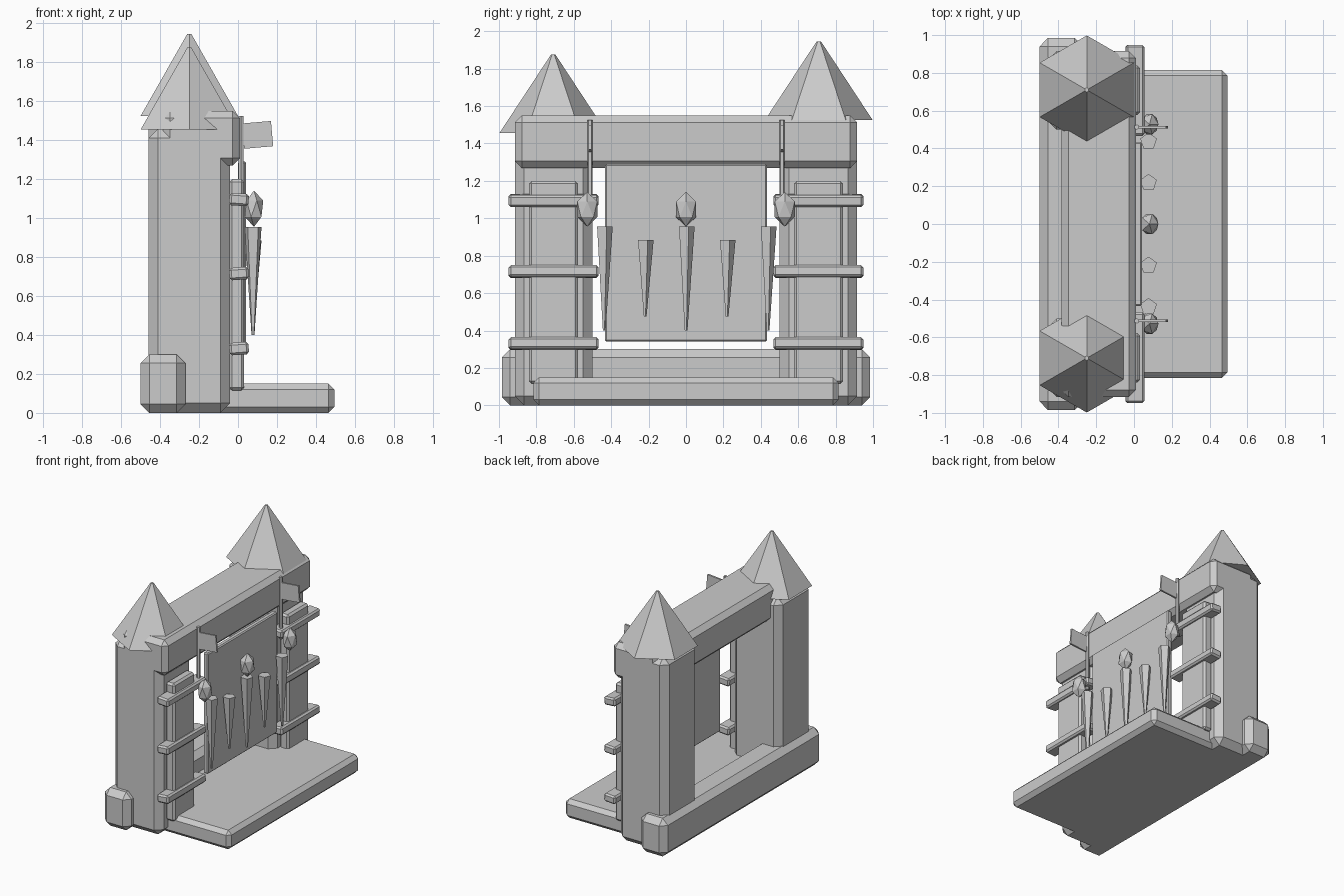
import bpy
import bmesh
from math import radians
from mathutils import Matrix

cube = bpy.data.objects.get("Cube")
if cube:
    bpy.data.objects.remove(cube, do_unlink=True)

GREY = (0.6, 0.6, 0.6, 1.0)
stone = bpy.data.materials.new("light_grey")
stone.use_nodes = True
stone.diffuse_color = GREY
stone.node_tree.nodes["Principled BSDF"].inputs["Base Color"].default_value = GREY


def finish(name, bm, location, tilt=0.0):
    mesh = bpy.data.meshes.new(name)
    bm.to_mesh(mesh)
    bm.free()
    mesh.materials.append(stone)
    ob = bpy.data.objects.new(name, mesh)
    ob.location = location
    ob.rotation_euler.y = radians(tilt)
    bpy.context.collection.objects.link(ob)
    return ob


def block(name, xs, ys, zs, chamfer=0.0, tilt=0.0):
    """Chamfered box spanning the given ranges."""
    spans = (xs, ys, zs)
    bm = bmesh.new()
    bmesh.ops.create_cube(bm, size=1)
    bmesh.ops.scale(bm, vec=[b - a for a, b in spans], verts=bm.verts)
    if chamfer:
        bmesh.ops.bevel(bm, geom=bm.edges[:], offset=chamfer, segments=1,
                        affect='EDGES', clamp_overlap=True)
    return finish(name, bm, [(a + b) / 2 for a, b in spans], tilt)


def cone(name, x, y, z0, z1, r0, r1, sides):
    """Tapered prism with its first corner towards +y."""
    bm = bmesh.new()
    bmesh.ops.create_cone(bm, cap_ends=True, segments=sides, radius1=r0,
                          radius2=r1, depth=z1 - z0)
    first = max(bm.verts, key=lambda v: v.co.xy.length).co
    turn = radians(90) - Matrix.Identity(2).col[0].angle_signed(first.xy) * -1
    bmesh.ops.rotate(bm, verts=bm.verts, matrix=Matrix.Rotation(turn, 3, 'Z'))
    return finish(name, bm, (x, y, (z0 + z1) / 2))


def span(side, near, far):
    return sorted((side * near, side * far))


# Base, platform, beam and central wall panel
block("back_kerb", (-0.50, -0.27), (-0.985, 0.985), (0, 0.30), 0.045)
block("platform", (-0.40, 0.495), (-0.815, 0.815), (0, 0.15), 0.03)
block("top_beam", (-0.385, 0.01), (-0.915, 0.915), (1.27, 1.55), 0.037)
block("wall_panel", (0.0, 0.042), (-0.433, 0.433), (0.34, 1.29), 0.008)

for side, label, top in ((-1, "right", 1.46), (1, "left", 1.53)):
    # Towers and their roofs
    block(label + "_tower", (-0.46, -0.04), span(side, 0.50, 0.915), (0, top), 0.05)
    cone(label + "_roof", -0.25, side * 0.71, top - 0.005, top + 0.415, 0.288, 0.012, 6)

    # Ladder board with crossbars
    block(label + "_ladder_board", (-0.045, 0.032), span(side, 0.577, 0.84),
          (0.115, 1.2), 0.015)
    for i, z in enumerate((0.33, 0.715, 1.095)):
        block(f"{label}_crossbar_{i + 1}", (-0.045, 0.055), span(side, 0.467, 0.948),
              (z - 0.032, z + 0.032), 0.012, -4 if i == 1 else 4 * (i - 1) or 3)

    # Flag on a thin pole
    cone(label + "_flag_pole", 0.015, side * 0.513, 1.04, 1.525, 0.014, 0.014, 6)
    block(label + "_flag", (0.025, 0.175), span(side, 0.506, 0.520), (1.362, 1.492),
          0.0, -5)

# Hanging spikes
for i in range(-2, 3):
    low, high = (0.475, 0.885) if i % 2 else (0.40, 0.955)
    cone(f"spike_{i + 3}", 0.077, i * 0.219, low, high, 0.008, 0.046, 5)

# Faceted gems
for i in (-1, 0, 1):
    bm = bmesh.new()
    bmesh.ops.create_icosphere(bm, subdivisions=1, radius=1)
    bmesh.ops.scale(bm, vec=(0.053, 0.063, 0.093), verts=bm.verts)
    finish(f"gem_{i + 2}", bm, (0.082, i * 0.528, 1.048))
